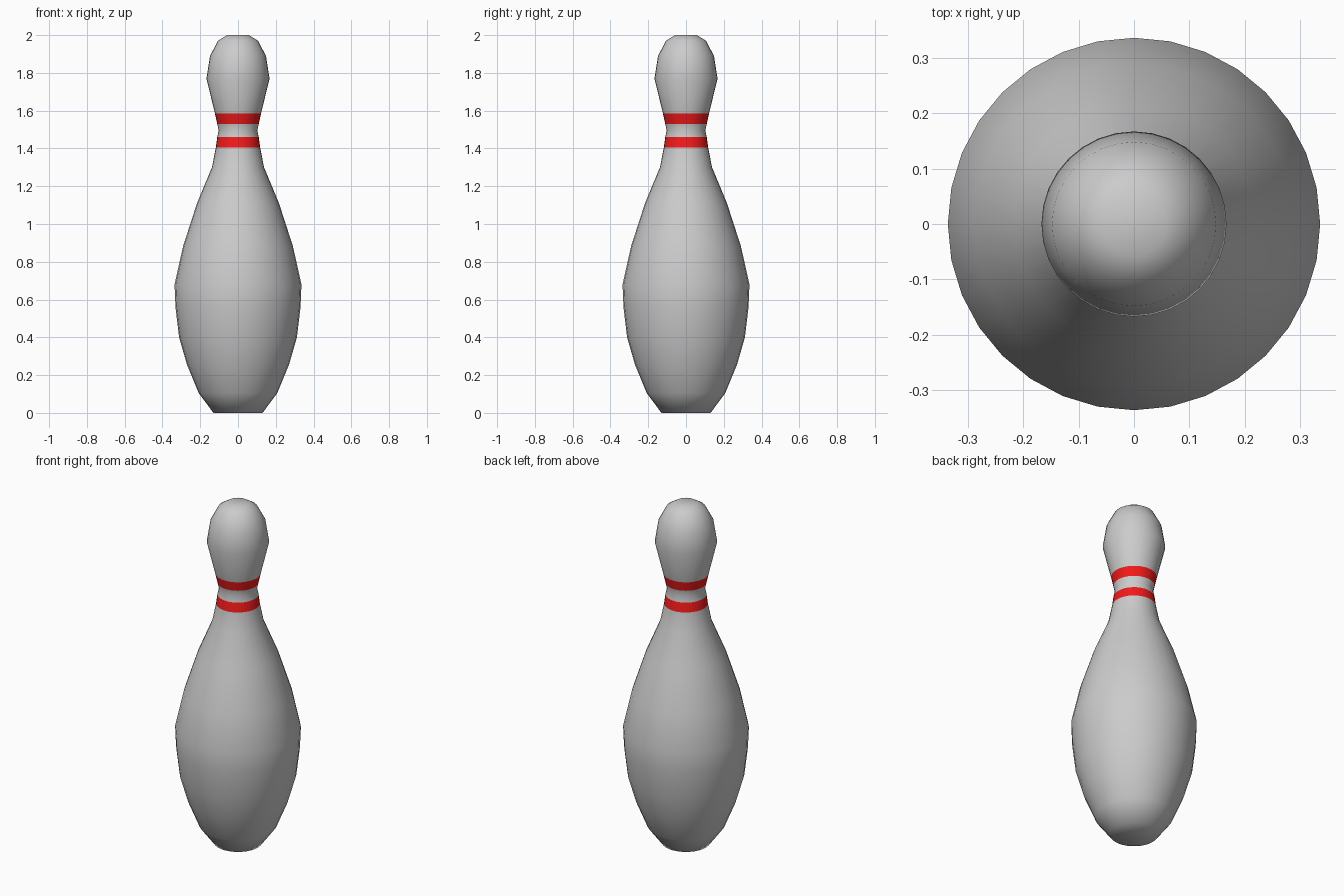
import bpy, bmesh
from math import cos, sin, tau

if "Cube" in bpy.data.objects:
    bpy.data.objects.remove(bpy.data.objects["Cube"])

SIDES = 32
# (radius, height) from base to crown
PROFILE = [(0.13, 0), (0.208, 0.105), (0.27, 0.255), (0.312, 0.40), (0.331, 0.56),
           (0.336, 0.68), (0.29, 0.885), (0.217, 1.11), (0.138, 1.30),
           (0.117, 1.405), (0.110, 1.46), (0.102, 1.495), (0.110, 1.53),
           (0.122, 1.585), (0.167, 1.77), (0.148, 1.89), (0.106, 1.97), (0.058, 2.0)]
STRIPES = {9, 12}  # profile segments painted red


def material(name, color):
    mat = bpy.data.materials.new(name)
    mat.diffuse_color = color
    mat.use_nodes = True
    mat.node_tree.nodes["Principled BSDF"].inputs["Base Color"].default_value = mat.diffuse_color
    return mat


# Lathe the profile into rings of quads
bm = bmesh.new()
rings = [[bm.verts.new((r * cos(tau * i / SIDES), r * sin(tau * i / SIDES), z))
          for i in range(SIDES)] for r, z in PROFILE]
for k, (low, high) in enumerate(zip(rings, rings[1:])):
    for i in range(SIDES):
        j = (i + 1) % SIDES
        face = bm.faces.new((low[i], low[j], high[j], high[i]))
        face.material_index = int(k in STRIPES)

# Flat base and crown caps
bm.faces.new(rings[0][::-1])
bm.faces.new(rings[-1])
for face in bm.faces:
    face.smooth = True

mesh = bpy.data.meshes.new("bowling_pin")
bm.to_mesh(mesh)
bm.free()
mesh.materials.append(material("body_grey", (0.8, 0.8, 0.8, 1)))
mesh.materials.append(material("stripe_red", (0.9, 0.01, 0.01, 1)))
pin = bpy.data.objects.new("bowling_pin", mesh)
bpy.context.collection.objects.link(pin)
